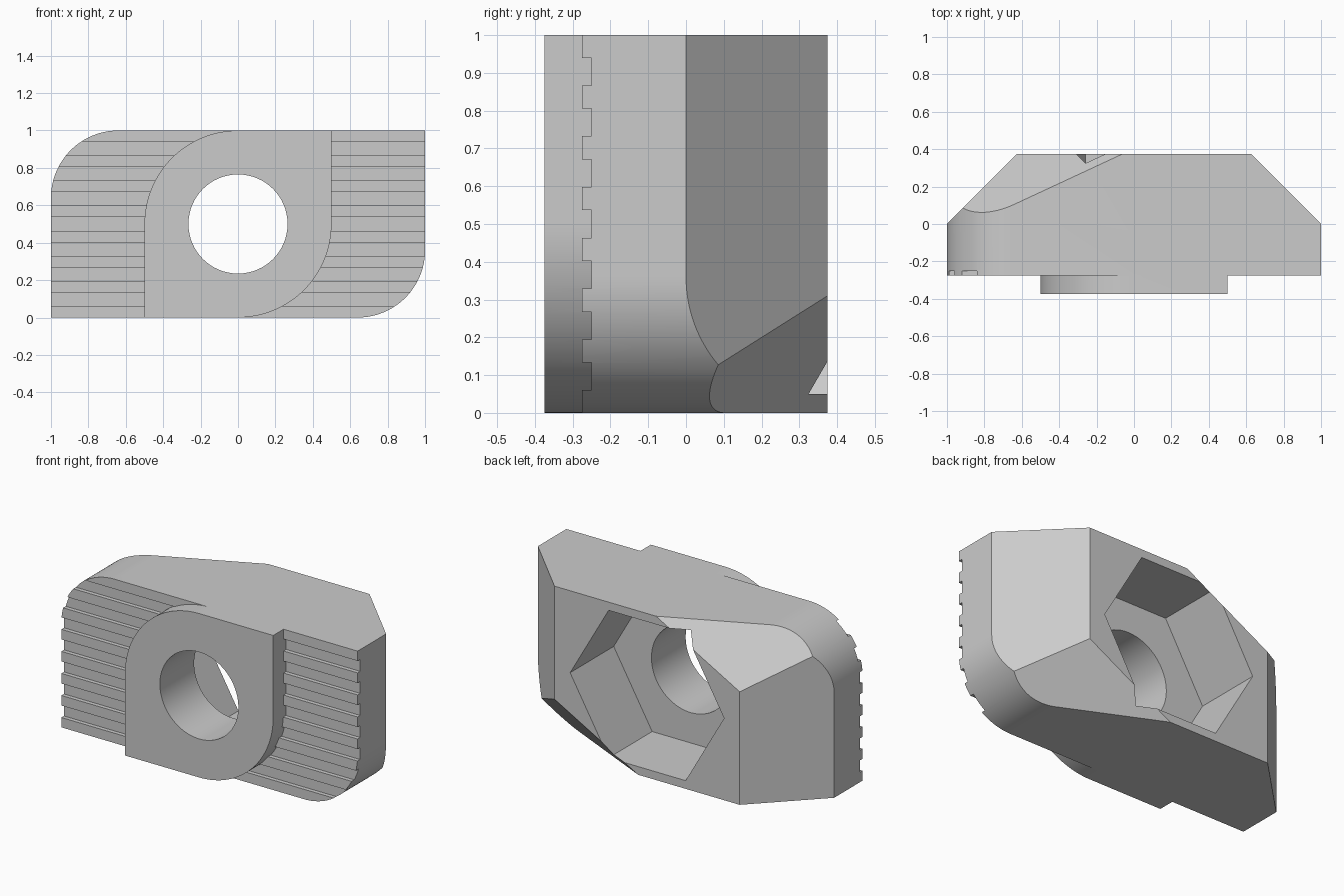
import bpy, bmesh
from math import sin, cos, pi, radians
from mathutils import Vector

default = bpy.data.objects.get("Cube")
if default:
    bpy.data.objects.remove(default, do_unlink=True)

steel = bpy.data.materials.new("plain grey steel")
steel.use_nodes = True
steel.diffuse_color = (0.6, 0.6, 0.6, 1)
steel.node_tree.nodes["Principled BSDF"].inputs["Base Color"].default_value = (0.6, 0.6, 0.6, 1)


def leaf_outline(half, radius, steps=32):
    """Rectangle in x and z with two opposite corners rounded."""
    def arc(cx, cz, start):
        return [(cx + radius * cos(start + pi / 2 * i / steps),
                 cz + radius * sin(start + pi / 2 * i / steps)) for i in range(steps + 1)]
    return ([(half, 1)] + arc(radius - half, 1 - radius, pi / 2)
            + [(-half, 0)] + arc(half - radius, radius, 1.5 * pi))


def polygon(radius, sides):
    return [(radius * cos(2 * pi * i / sides), 0.5 + radius * sin(2 * pi * i / sides))
            for i in range(sides)]


def add_prism(bm, outline, y0, y1):
    """Extrude an x-z outline along y."""
    face = bm.faces.new([bm.verts.new((x, y0, z)) for x, z in outline])
    moved = bmesh.ops.extrude_face_region(bm, geom=[face], use_keep_orig=True)["geom"]
    bmesh.ops.translate(bm, vec=(0, y1 - y0, 0),
                        verts=[g for g in moved if isinstance(g, bmesh.types.BMVert)])


def slice_off(bm, point, normal):
    """Remove everything beyond a plane and cap the cut."""
    bmesh.ops.bisect_plane(bm, geom=bm.verts[:] + bm.edges[:] + bm.faces[:], dist=1e-5,
                           plane_co=point, plane_no=Vector(normal).normalized(),
                           clear_outer=True)
    bmesh.ops.holes_fill(bm, edges=[e for e in bm.edges if e.is_boundary], sides=0)


def make_object(name, bm):
    bmesh.ops.recalc_face_normals(bm, faces=bm.faces[:])
    mesh = bpy.data.meshes.new(name)
    bm.to_mesh(mesh)
    bm.free()
    mesh.materials.append(steel)
    obj = bpy.data.objects.new(name, mesh)
    bpy.context.scene.collection.objects.link(obj)
    return obj


def prism(name, outline, y0, y1):
    bm = bmesh.new()
    add_prism(bm, outline, y0, y1)
    return make_object(name, bm)


def combine(target, tool, operation):
    """Apply a boolean and discard the helper."""
    tool.hide_render = True
    mod = target.modifiers.new(operation, 'BOOLEAN')
    mod.object, mod.operation, mod.solver = tool, operation, 'EXACT'
    bpy.context.view_layer.update()
    graph = bpy.context.evaluated_depsgraph_get()
    result = bpy.data.meshes.new_from_object(target.evaluated_get(graph))
    target.modifiers.clear()
    target.data = result
    bpy.data.objects.remove(tool, do_unlink=True)


# Main block with bevelled ends and two oblique corner cuts at the back
bm = bmesh.new()
add_prism(bm, leaf_outline(1, 0.36), -0.275, 0.375)
for side in (-1, 1):
    slice_off(bm, (side, 0, 0.5), (side, 1, 0))
    slice_off(bm, (side * 0.06, 0.375, 0.5 - side * 0.5), (side * 0.549, 1.18, -side))
nut = make_object("slot_nut_body", bm)

# Grip grooves across the front
bm = bmesh.new()
for i in range(7):
    low = 0.06 + 0.1345 * i
    high = low + 0.073
    add_prism(bm, [(-1.2, low), (1.2, low), (1.2, high), (-1.2, high)], -0.5, -0.25)
combine(nut, make_object("groove_cutter", bm), 'DIFFERENCE')

# Raised front boss
combine(nut, prism("front_boss", leaf_outline(0.5, 0.5), -0.375, -0.18), 'UNION')

# Hexagonal pocket at the back and the round through hole
pocket_radius = 0.45 / cos(radians(30))
combine(nut, prism("hex_cutter", polygon(pocket_radius, 6), -0.045, 0.6), 'DIFFERENCE')
combine(nut, prism("hole_cutter", polygon(0.265, 64), -0.6, 0.6), 'DIFFERENCE')

# Smooth the curved walls, keep the edges crisp
nut.data.materials.clear()
nut.data.materials.append(steel)
bpy.ops.object.select_all(action='DESELECT')
nut.select_set(True)
bpy.context.view_layer.objects.active = nut
bpy.ops.object.shade_smooth_by_angle(angle=radians(25))
